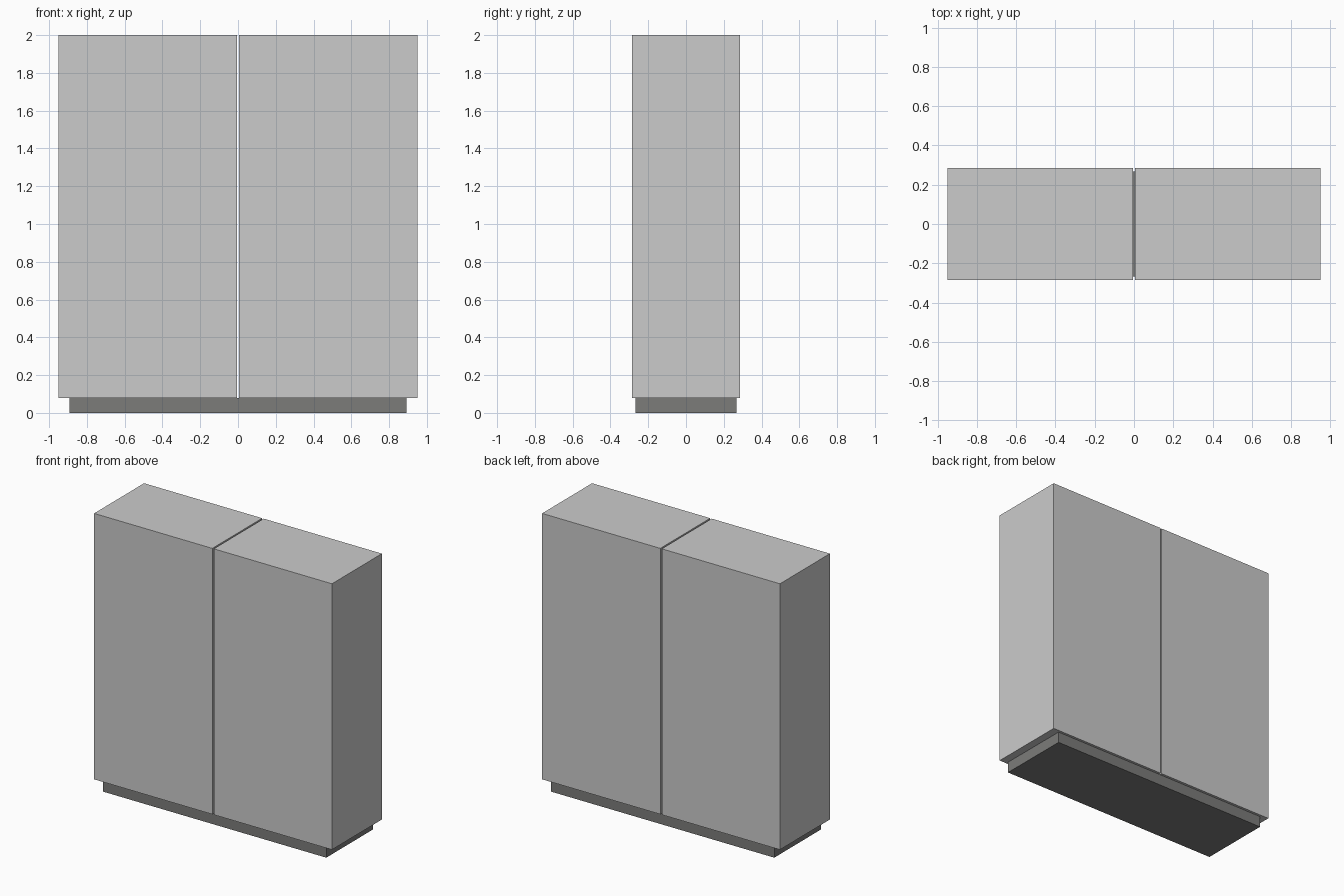
import bpy

if "Cube" in bpy.data.objects:
    bpy.data.objects.remove(bpy.data.objects["Cube"])


def box(name, x0, x1, y0, y1, z0, z1):
    bpy.ops.mesh.primitive_cube_add(
        size=1, location=((x0 + x1) / 2, (y0 + y1) / 2, (z0 + z1) / 2))
    ob = bpy.context.object
    ob.name = name
    ob.scale = (x1 - x0, y1 - y0, z1 - z0)
    bpy.ops.object.transform_apply(location=False, rotation=False, scale=True)
    return ob


HALF_W, HALF_D, HALF_GAP = 0.95, 0.285, 0.006
PLINTH_H, TOP = 0.08, 2.0

# Recessed dark plinth
plinth = box("plinth", -0.892, 0.892, -0.267, 0.267, 0, PLINTH_H)
dark = bpy.data.materials.new("dark_grey")
dark.diffuse_color = (0.2, 0.2, 0.195, 1)
dark.use_nodes = True
dark.node_tree.nodes["Principled BSDF"].inputs["Base Color"].default_value = dark.diffuse_color
plinth.data.materials.append(dark)

# Two cabinet blocks separated by a narrow open gap
box("left_cabinet", -HALF_W, -HALF_GAP, -HALF_D, HALF_D, PLINTH_H, TOP)
box("right_cabinet", HALF_GAP, HALF_W, -HALF_D, HALF_D, PLINTH_H, TOP)
